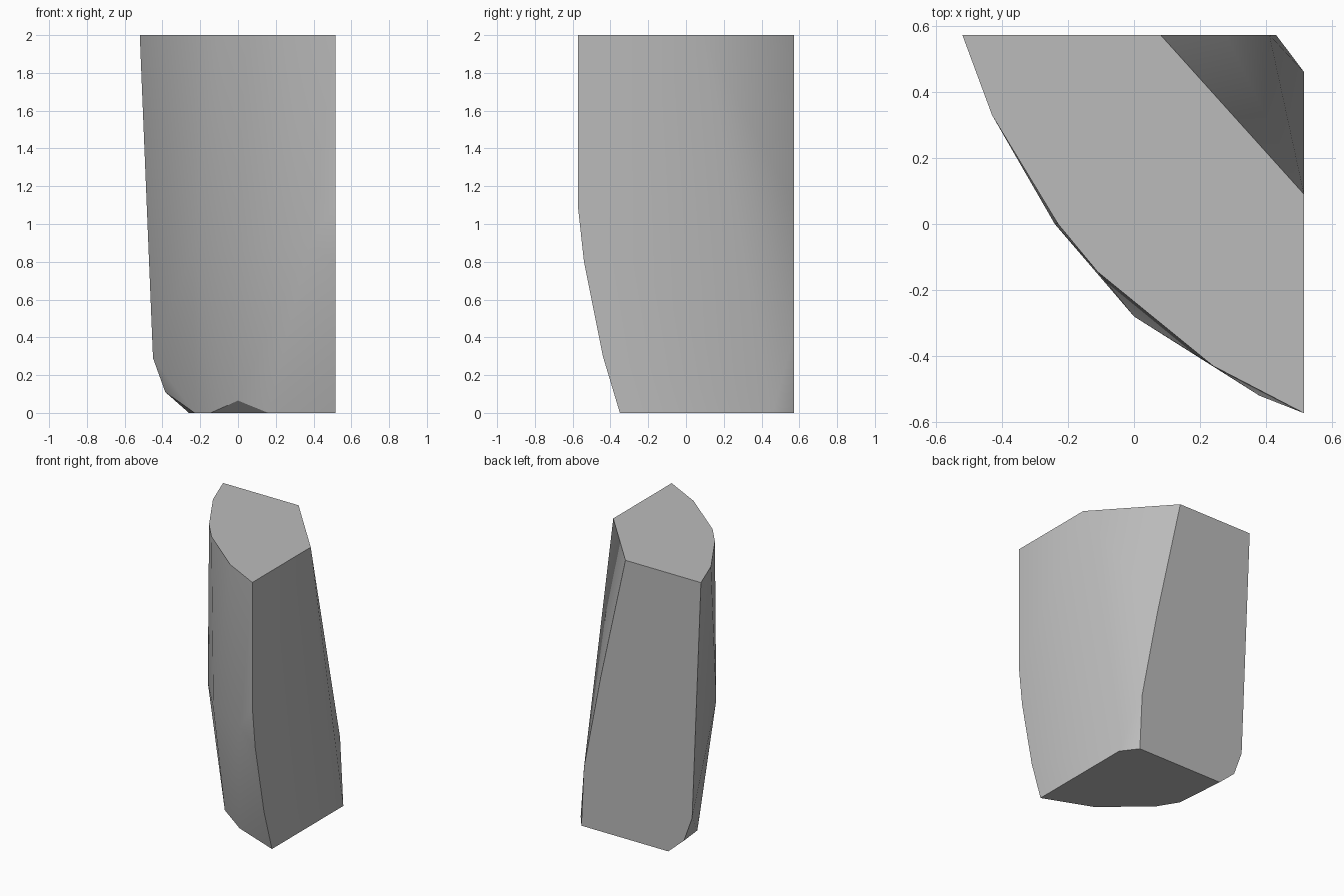
import bpy
import bmesh
import math

cube = bpy.data.objects.get("Cube")
if cube:
    bpy.data.objects.remove(cube, do_unlink=True)

# Stone material
stone = bpy.data.materials.new("grey stone")
stone.use_nodes = True
colour = (0.5, 0.5, 0.5, 1)
stone.diffuse_color = colour
stone.node_tree.nodes["Principled BSDF"].inputs["Base Color"].default_value = colour

SIDE, BACK, TOP = 0.515, 0.573, 2.0

# Flat top outline, with the far corner cut off
top = [(-0.52, BACK), (-0.43, 0.33), (-0.23, 0), (-0.11, -0.145),
       (0.24, -0.43), (SIDE, -BACK), (SIDE, 0.09), (0.08, BACK)]

# Smaller flat base outline
base = [(-0.26, BACK), (-0.23, 0.2), (-0.145, 0.06), (0.16, -0.21),
        (SIDE, -0.35), (SIDE, 0.46), (0.43, BACK)]

# Flat side: front edge as (y, z)
side_edge = [(-BACK, 1.1), (-0.54, 0.8), (-0.44, 0.3)]

# Flat back: both edges as (x, z)
back_edge = [(-0.45, 0.29), (-0.385, 0.11), (0.278, 1.1), (0.41, 0.42)]

# Bulge of the rounded front
bulge = [(-0.24, 0, 0.86), (0, -0.28, 0.85), (0.38, -0.52, 0.9), (0, -0.15, 0.065)]

points = [(x, y, TOP) for x, y in top]
points += [(x, y, 0) for x, y in base]
points += [(SIDE, y, z) for y, z in side_edge]
points += [(x, BACK, z) for x, z in back_edge]
points += bulge

# Wrap the outlines in one convex block
bm = bmesh.new()
for p in points:
    bm.verts.new(p)
hull = bmesh.ops.convex_hull(bm, input=bm.verts)
spare = {v for v in hull["geom_interior"] + hull["geom_unused"]
         if isinstance(v, bmesh.types.BMVert)}
bmesh.ops.delete(bm, geom=list(spare), context="VERTS")
bmesh.ops.dissolve_limit(bm, angle_limit=math.radians(0.5), verts=bm.verts, edges=bm.edges)
bmesh.ops.recalc_face_normals(bm, faces=bm.faces)

mesh = bpy.data.meshes.new("stone_block")
bm.to_mesh(mesh)
bm.free()
mesh.materials.append(stone)
block = bpy.data.objects.new("stone_block", mesh)
bpy.context.collection.objects.link(block)

# Soft shading on the rounded front, crisp main edges
bpy.ops.object.select_all(action="DESELECT")
block.select_set(True)
bpy.context.view_layer.objects.active = block
bpy.ops.object.shade_smooth_by_angle(angle=math.radians(30))
